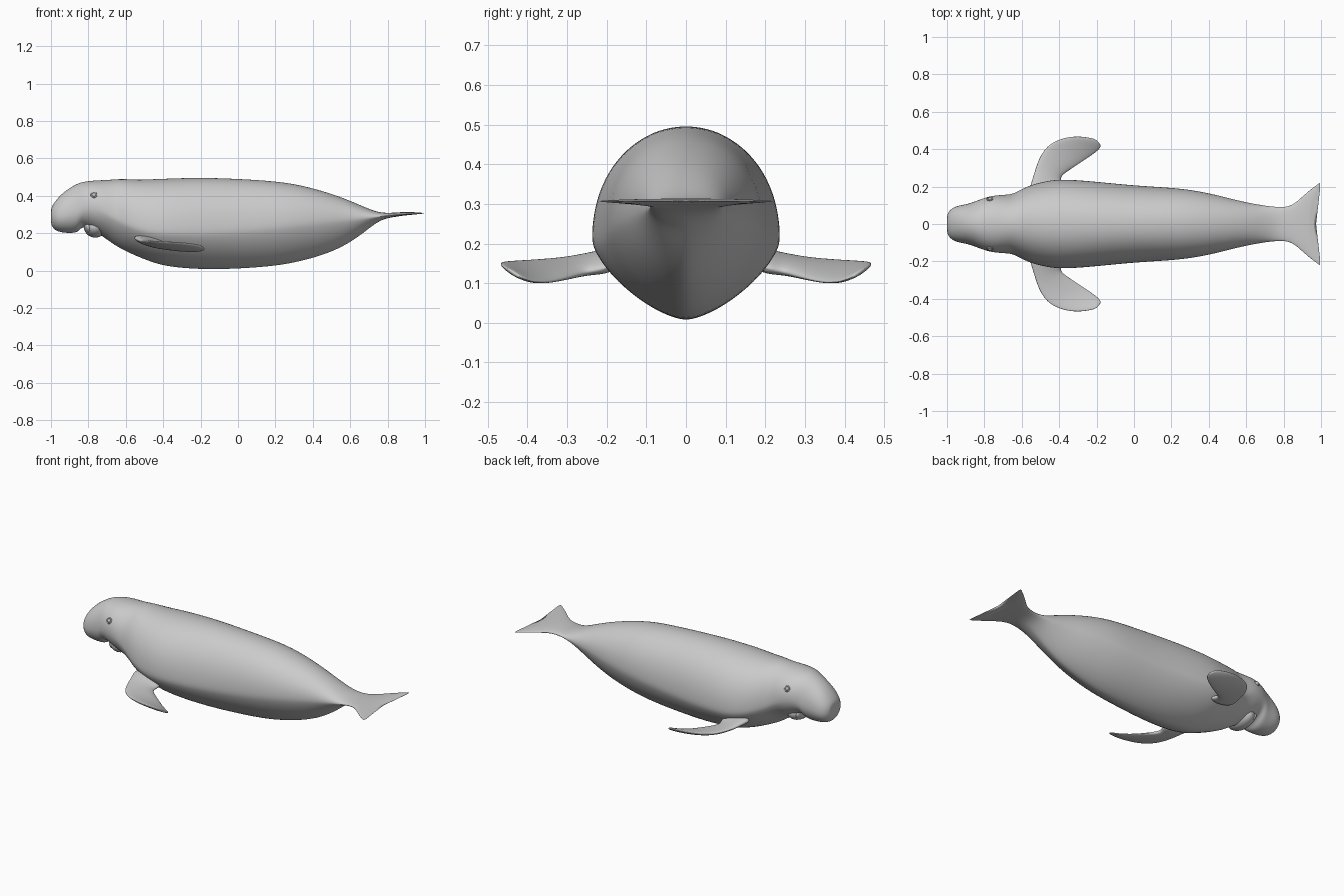
import bpy, bmesh, math
from mathutils import Vector

grey = bpy.data.materials.new("soft grey")
grey.diffuse_color = (0.6, 0.6, 0.6, 1)


def finish(name, bm, levels=0):
    bmesh.ops.recalc_face_normals(bm, faces=bm.faces)
    me = bpy.data.meshes.new(name)
    bm.to_mesh(me)
    bm.free()
    me.materials.append(grey)
    for p in me.polygons:
        p.use_smooth = True
    ob = bpy.data.objects.new(name, me)
    bpy.context.collection.objects.link(ob)
    if levels:
        m = ob.modifiers.new("smooth", 'SUBSURF')
        m.levels = m.render_levels = levels
    return ob


def loft(name, rings, levels=2):
    """Skin a list of closed rings and cap both ends."""
    bm = bmesh.new()
    vs = [[bm.verts.new(p) for p in r] for r in rings]
    n = len(vs[0])
    for a, b in zip(vs, vs[1:]):
        for i in range(n):
            j = (i + 1) % n
            bm.faces.new((a[i], a[j], b[j], b[i]))
    bm.faces.new(vs[0])
    bm.faces.new(vs[-1])
    return finish(name, bm, levels)


def spow(v, e):
    return math.copysign(abs(v) ** e, v)


def section(x, bot, top, w, zc, bend=0.0, seg=28):
    """Rounded back over a narrower belly; bend sweeps the sides backward."""
    low = 2.0 if x < -0.72 or x > 0.77 else 1.55
    ring = []
    for i in range(seg):
        a = 2 * math.pi * i / seg
        c, s = math.cos(a), math.sin(a)
        p = 2.1 if s >= 0 else low
        y = w * spow(c, 2 / p)
        z = zc + (top - zc if s >= 0 else zc - bot) * spow(s, 2 / p)
        ring.append((x + bend * (y / w) ** 2, y, z))
    return ring


# columns: x, underside, top, half width, height of widest point
head = [
    (-1.0, 0.255, 0.325, 0.04, 0.29), (-0.995, 0.235, 0.345, 0.06, 0.29),
    (-0.975, 0.213, 0.375, 0.085, 0.29), (-0.94, 0.203, 0.415, 0.099, 0.295),
    (-0.89, 0.20, 0.45, 0.107, 0.31), (-0.855, 0.205, 0.467, 0.12, 0.32),
    (-0.835, 0.235, 0.474, 0.127, 0.335), (-0.80, 0.225, 0.48, 0.141, 0.345),
    (-0.75, 0.20, 0.484, 0.153, 0.34), (-0.70, 0.165, 0.486, 0.157, 0.31),
    (-0.65, 0.13, 0.49, 0.16, 0.28)]
trunk = [
    (-0.61, 0.108, 0.492, 0.183, 0.26), (-0.55, 0.08, 0.488, 0.211, 0.235),
    (-0.47, 0.047, 0.49, 0.232, 0.215), (-0.38, 0.02, 0.494, 0.243, 0.21),
    (-0.2, 0.004, 0.50, 0.228, 0.21), (0.0, 0.008, 0.493, 0.207, 0.22),
    (0.2, 0.023, 0.48, 0.196, 0.24), (0.32, 0.045, 0.462, 0.182, 0.255),
    (0.45, 0.08, 0.428, 0.155, 0.265), (0.56, 0.126, 0.391, 0.125, 0.275),
    (0.65, 0.185, 0.352, 0.107, 0.28), (0.71, 0.234, 0.326, 0.097, 0.285),
    (0.76, 0.268, 0.311, 0.092, 0.29)]
# tail fin also has a sideways sweep
fluke = [
    (0.80, 0.281, 0.309, 0.09, 0.295, 0.0), (0.83, 0.286, 0.31, 0.099, 0.299, 0.01),
    (0.855, 0.29, 0.312, 0.123, 0.302, 0.02), (0.88, 0.294, 0.313, 0.156, 0.304, 0.03),
    (0.91, 0.297, 0.314, 0.192, 0.306, 0.043), (0.938, 0.30, 0.313, 0.222, 0.307, 0.056),
    (0.945, 0.303, 0.311, 0.226, 0.307, 0.057)]
loft("body", [section(*s) for s in head + trunk + fluke])


def ellipsoid(name, centre, size, tilt=0.0):
    bm = bmesh.new()
    bmesh.ops.create_uvsphere(bm, u_segments=32, v_segments=20, radius=1)
    ob = finish(name, bm)
    ob.location, ob.scale, ob.rotation_euler = centre, size, (0, tilt, 0)
    return ob


# lower jaw tucked behind the muzzle, with a lip fold
ellipsoid("lower_jaw", (-0.765, 0, 0.235), (0.06, 0.095, 0.058), math.radians(25))
ellipsoid("lower_lip", (-0.80, 0, 0.232), (0.024, 0.085, 0.045), math.radians(-20))

# flipper: leading and trailing edge points with thickness, root to tip
blade = [
    ((-0.57, 0.16, 0.18), (-0.36, 0.18, 0.14), 0.06),
    ((-0.55, 0.22, 0.172), (-0.40, 0.24, 0.132), 0.048),
    ((-0.527, 0.30, 0.16), (-0.375, 0.268, 0.122), 0.038),
    ((-0.502, 0.37, 0.156), (-0.32, 0.303, 0.112), 0.034),
    ((-0.455, 0.43, 0.154), (-0.27, 0.337, 0.104), 0.03),
    ((-0.38, 0.462, 0.153), (-0.225, 0.367, 0.102), 0.026),
    ((-0.30, 0.472, 0.15), (-0.195, 0.389, 0.104), 0.022),
    ((-0.225, 0.46, 0.14), (-0.178, 0.41, 0.112), 0.016),
    ((-0.20, 0.45, 0.135), (-0.178, 0.425, 0.118), 0.01)]
for side, sgn in (("left", 1), ("right", -1)):
    rings = []
    for lead, trail, t in blade:
        a, b = Vector(lead), Vector(trail)
        mid, half = (a + b) / 2, (a - b) / 2
        ring = []
        for i in range(16):
            ang = 2 * math.pi * i / 16
            p = mid + half * math.cos(ang) + Vector((0, 0, t / 2 * math.sin(ang)))
            ring.append((p.x, sgn * p.y, p.z))
        rings.append(ring)
    loft(side + "_flipper", rings)

    # eyeball with a thin lid ring
    eye = Vector((-0.77, sgn * 0.133, 0.405))
    ellipsoid(side + "_eye", eye, (0.011, 0.008, 0.011))
    bpy.ops.mesh.primitive_torus_add(
        major_radius=0.014, minor_radius=0.004, major_segments=24, minor_segments=8,
        location=eye, rotation=(math.radians(90 - sgn * -25), 0, 0))
    lid = bpy.context.object
    lid.name = side + "_eyelid"
    lid.data.materials.append(grey)
    bpy.ops.object.shade_smooth()
